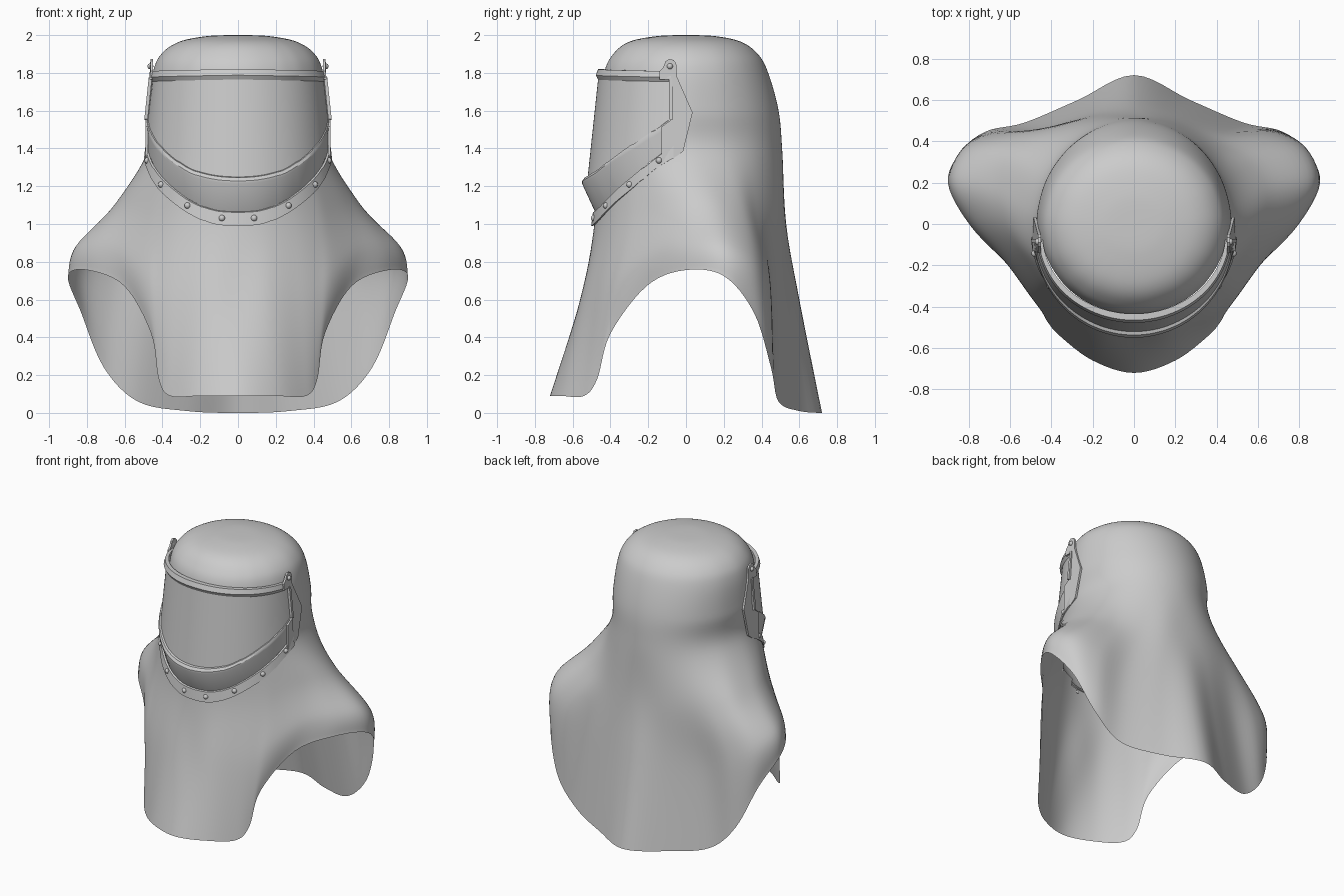
import bpy, bmesh, math
from mathutils import Vector as V

if "Cube" in bpy.data.objects:
    bpy.data.objects.remove(bpy.data.objects["Cube"])


def make(name, verts, faces, angle=40):
    me = bpy.data.meshes.new(name)
    me.from_pydata([tuple(v) for v in verts], [], faces)
    bm = bmesh.new()
    bm.from_mesh(me)
    bmesh.ops.remove_doubles(bm, verts=bm.verts, dist=0.0005)
    bmesh.ops.recalc_face_normals(bm, faces=bm.faces)
    bm.to_mesh(me)
    bm.free()
    ob = bpy.data.objects.new(name, me)
    bpy.context.collection.objects.link(ob)
    smooth(ob, angle)
    return ob


def smooth(ob, angle=40):
    bpy.ops.object.select_all(action='DESELECT')
    ob.select_set(True)
    bpy.context.view_layer.objects.active = ob
    bpy.ops.object.shade_smooth_by_angle(angle=math.radians(angle))


def spline(pts, n, cyclic=False):
    """Catmull-Rom through the points, n steps per span."""
    m, out = len(pts), []
    get = (lambda i: pts[i % m]) if cyclic else (lambda i: pts[min(max(i, 0), m - 1)])
    for i in range(m if cyclic else m - 1):
        a, b, c, d = (get(i + k) for k in (-1, 0, 1, 2))
        for k in range(n):
            t = k / n
            out.append(0.5 * (2 * b + (c - a) * t + (2 * a - 5 * b + 4 * c - d) * t * t
                              + (3 * b - a - 3 * c + d) * t ** 3))
    if not cyclic:
        out.append(pts[-1])
    return out


def grid_faces(rows, cols, cyclic=False):
    return [(r * cols + c, r * cols + (c + 1) % cols, (r + 1) * cols + (c + 1) % cols, (r + 1) * cols + c)
            for r in range(rows - 1) for c in range(cols if cyclic else cols - 1)]


def curve(values):
    """Height as a function of the angle from the front, 15 degrees per value."""
    s = spline(values, 15)
    return lambda phi: s[min(int(round(abs(phi))), len(s) - 1)]


# Heights along the visor's lower edges
z_glass = curve([1.235, 1.245, 1.275, 1.335, 1.405, 1.48, 1.56, 1.58])
z_chin = curve([1.065, 1.075, 1.12, 1.19, 1.265, 1.35, 1.43, 1.46])
z_flange = curve([0.99, 1.0, 1.05, 1.12, 1.195, 1.29, 1.355, 1.39])
YC = -0.05

# Draped hood: half outlines from front to back, hem upward
hem = [(0, -.72, .09), (.2, -.66, .09), (.36, -.54, .09), (.42, -.47, .18), (.46, -.4, .42),
       (.6, -.21, .67), (.79, -.01, .755), (.9, .2, .725), (.83, .36, .53), (.71, .45, .24),
       (.53, .49, .06), (.27, .6, .01), (0, .72, 0)]
low = [(0, -.56, .6), (.16, -.55, .6), (.32, -.48, .6), (.42, -.42, .62), (.5, -.34, .72),
       (.63, -.16, .86), (.78, .02, .89), (.86, .2, .88), (.81, .36, .8), (.66, .44, .7),
       (.46, .46, .6), (.22, .54, .6), (0, .6, .6)]
mid = [(0, -.485, 1), (.15, -.465, 1), (.3, -.4, 1.02), (.41, -.32, 1.05), (.48, -.24, 1.08),
       (.57, -.1, 1.12), (.63, .04, 1.12), (.65, .18, 1.1), (.61, .33, 1.08), (.5, .42, 1.05),
       (.34, .48, 1.02), (.17, .52, 1), (0, .53, 1)]
angles = [0, 13, 27, 38, 50, 66, 82, 97, 115, 132, 148, 164, 180]
rings = [hem, low, mid]
for z, w, front, back in [(1.38, .48, .465, .51), (1.6, .47, .45, .49), (1.8, .45, .433, .435),
                          (1.9, .405, .385, .38), (1.965, .31, .3, .29), (1.995, .16, .15, .15),
                          (2.0, 0, 0, 0)]:
    rings.append([(w * math.sin(math.radians(a)), -(front if a < 90 else back) * math.cos(math.radians(a)), z)
                  for a in angles])
tuck = [1, 1, 1, 1, 1, 1, 1, .98, .92, .9, .93, .98, 1]   # cloth hangs closer behind the right shoulder
loops = []
for i, r in enumerate(rings):
    left = [V((-x, y, z)) for x, y, z in r]
    right = [V((x * k, y * k, z)) if i == 2 else V((x, y, z)) for (x, y, z), k in zip(r, tuck)]
    loops.append(spline(right + left[-2:0:-1], 6, True))
cols = [spline([l[c] for l in loops], 8) for c in range(len(loops[0]))]
nr, nc = len(cols[0]), len(cols)
verts = [cols[c][r] for r in range(nr) for c in range(nc)]


def in_opening(f):
    p = sum((verts[i] for i in f), V()) / 4
    phi = math.degrees(math.atan2(abs(p.x), YC - p.y))
    return phi < 80 and z_chin(phi) - .01 < p.z < 1.785


make('hood', verts, [f for f in grid_faces(nr, nc, True) if not in_opening(f)], 80)


# Visor parts: curved strips around the face
def point(phi, z, a, b):
    t = math.radians(phi)
    return V((a * math.sin(t), YC - b * math.cos(t), z))


def strip(name, rows, end=90):
    phis = [-end + 2 * end * i / 60 for i in range(61)]
    vs = [point(p, z(p), a, b) for z, a, b in rows for p in phis]
    return make(name, vs, grid_faces(len(rows), 61), 30)


def off(f, d):
    return lambda p: f(p) + d


def brow(d):
    return lambda p: 1.82 - .012 * (abs(p) / 90) + d


strip('visor_glass', [(brow(-.03), .452, .413), (z_glass, .478, .472)], 88)
strip('brow_band', [(brow(-.055), .456, .416), (brow(-.032), .47, .428),
                    (brow(0), .462, .415), (brow(0), .442, .384)], 86)
strip('chin_guard', [(off(z_glass, .014), .477, .468), (off(z_glass, .01), .482, .487),
                     (off(z_glass, -.008), .485, .5), (off(z_glass, -.022), .484, .5),
                     (z_chin, .48, .432)], 85)
strip('rivet_flange', [(z_chin, .48, .432), (off(z_chin, -.004), .49, .443),
                       (z_flange, .498, .452), (z_flange, .485, .442)], 88)


# Side plates with hinge tabs, framing the window's rear edge
def side_x(z):
    return .462 + .026 * min(1, max(0, (1.8 - z) / .24))


plate = [(-.14, 1.765), (-.14, 1.81), (-.12, 1.83), (-.108, 1.862), (-.09, 1.873), (-.065, 1.868),
         (-.052, 1.85), (-.048, 1.78), (.035, 1.59), (-.015, 1.385), (-.06, 1.352), (-.13, 1.32),
         (-.13, 1.515), (-.08, 1.55), (-.08, 1.765)]
rim = [(-.09, 1.555), (-.072, 1.55), (-.072, 1.77), (-.09, 1.775)]
for s, side in ((1, 'right'), (-1, 'left')):
    for name, outline, d0, d1 in (('side_plate_', plate, -.012, .002), ('window_rim_', rim, -.01, .008)):
        n = len(outline)
        vs = [V((s * (side_x(z) + d), y, z)) for d in (d0, d1) for y, z in outline]
        quads = [(i, (i + 1) % n, n + (i + 1) % n, n + i) for i in range(n)]
        make(name + side, vs, [tuple(range(n)), tuple(range(n, 2 * n))] + quads, 30)

    # Hinge button
    bpy.ops.mesh.primitive_uv_sphere_add(segments=16, ring_count=8, radius=.016,
                                         location=(s * .464, -.085, 1.835))
    bpy.context.object.name = 'hinge_button_' + side
    smooth(bpy.context.object)

    # Rivets along the flange
    for k, phi in enumerate((10, 33, 56, 78)):
        z = (z_chin(phi) + z_flange(phi)) / 2
        bpy.ops.mesh.primitive_uv_sphere_add(segments=16, ring_count=8, radius=.017,
                                             location=point(s * phi, z, .49, .444))
        bpy.context.object.name = f'rivet_{side}_{k + 1}'
        smooth(bpy.context.object)
